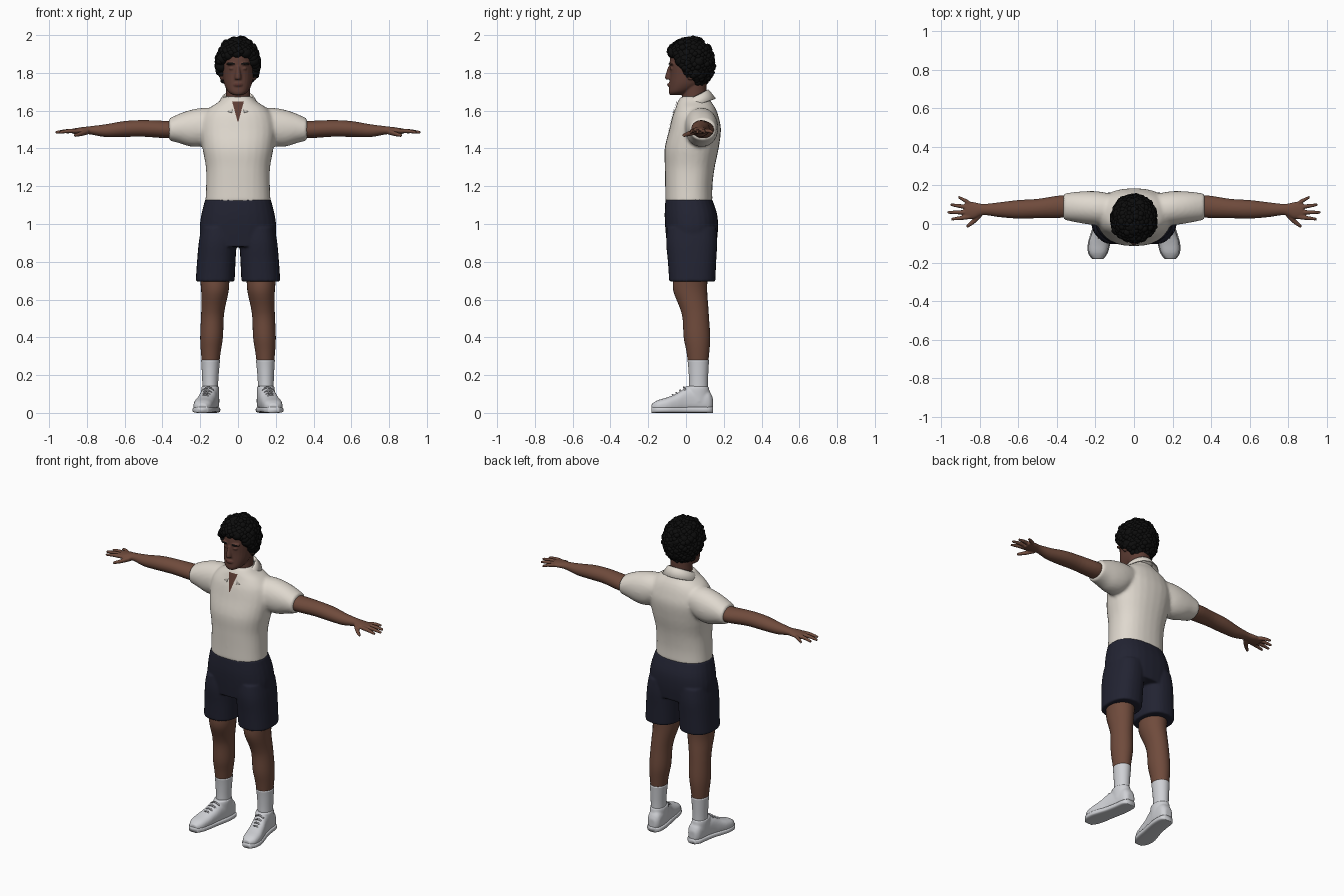
import bpy, bmesh, math, random
from mathutils import Vector, Matrix

if "Cube" in bpy.data.objects:
    bpy.data.objects.remove(bpy.data.objects["Cube"])
random.seed(4)


def material(name, r, g, b):
    m = bpy.data.materials.new(name)
    m.use_nodes = True
    m.diffuse_color = (r, g, b, 1)
    bsdf = m.node_tree.nodes["Principled BSDF"]
    bsdf.inputs["Base Color"].default_value = (r, g, b, 1)
    bsdf.inputs["Roughness"].default_value = 0.8
    return m


SKIN = material("brown skin", .16, .07, .045)
FACE = material("deep brown face", .11, .046, .034)
LIP = material("lip brown", .09, .03, .024)
HAIR = material("black hair", .004, .004, .004)
SHIRT = material("cream cotton", .74, .69, .62)
NAVY = material("navy cloth", .016, .017, .032)
WHITE = material("cool white", .62, .63, .66)
LACE = material("lace grey", .4, .4, .43)


def catmull(rings, steps):
    """Smoothly fill in between the given rings."""
    rings = [Vector(r) for r in rings]
    out = []
    for i in range(len(rings) - 1):
        a, b = rings[max(i - 1, 0)], rings[i]
        c, d = rings[i + 1], rings[min(i + 2, len(rings) - 1)]
        for k in range(steps):
            t = k / steps
            out.append(b + (c - a) * (t / 2)
                       + (a * 2 - b * 5 + c * 4 - d) * (t * t / 2)
                       + (b * 3 - a - c * 3 + d) * (t ** 3 / 2))
    return out + [rings[-1]]


def loft(bm, axis, rings, power=2, sides=(1,), n=28, steps=4):
    """Rings are (position on axis, two centres, two radii)."""
    for side in sides:
        rows = []
        for p, c1, c2, r1, r2 in catmull(rings, steps):
            row = []
            for k in range(n):
                a = math.tau * k / n
                u, v = math.cos(a), math.sin(a)
                u = c1 + r1 * math.copysign(abs(u) ** (2 / power), u)
                v = c2 + r2 * math.copysign(abs(v) ** (2 / power), v)
                x, y, z = {"x": (p, u, v), "y": (u, p, v), "z": (u, v, p)}[axis]
                row.append(bm.verts.new((x * side, y, z)))
            rows.append(row)
        for lo, hi in zip(rows, rows[1:]):
            for k in range(n):
                j = (k + 1) % n
                bm.faces.new((lo[k], lo[j], hi[j], hi[k]))
        bm.faces.new(rows[0])
        bm.faces.new(rows[-1])


def ball(bm, centre, size, detail=2):
    m = Matrix.Translation(centre) @ Matrix.Diagonal((*size, 1))
    bmesh.ops.create_icosphere(bm, subdivisions=detail, radius=1, matrix=m)


def finish(bm, name, mat, voxel=0, smooth=3):
    """Make the object; a voxel size blends its overlapping pieces."""
    bmesh.ops.recalc_face_normals(bm, faces=bm.faces)
    for f in bm.faces:
        f.smooth = True
    me = bpy.data.meshes.new(name)
    bm.to_mesh(me)
    bm.free()
    me.materials.append(mat)
    ob = bpy.data.objects.new(name, me)
    bpy.context.collection.objects.link(ob)
    if voxel:
        r = ob.modifiers.new("blend", "REMESH")
        r.mode, r.voxel_size, r.use_smooth_shade = "VOXEL", voxel, True
        s = ob.modifiers.new("soften", "SMOOTH")
        s.factor, s.iterations = .5, smooth
    return ob


def patch(name, target, mat, cx, low, high, w_low, w_high, lift=.003):
    """Thin plate laid on the front of another part."""
    bm = bmesh.new()
    bmesh.ops.create_grid(bm, x_segments=8, y_segments=12, size=.5)
    for v in bm.verts:
        t = v.co.y + .5
        v.co = (cx + v.co.x * (w_low + (w_high - w_low) * t), -.3, low + (high - low) * t)
    ob = finish(bm, name, mat)
    w = ob.modifiers.new("lay on", "SHRINKWRAP")
    w.target, w.wrap_method, w.offset = target, "PROJECT", lift
    w.use_project_y, w.use_positive_direction = True, True
    w.wrap_mode = "ABOVE_SURFACE"
    return ob


BOTH = (1, -1)

# Head with neck, nose, brow and ears
bm = bmesh.new()
loft(bm, "z", [(1.683, 0, -.055, .025, .03), (1.7, 0, -.035, .052, .056), (1.74, 0, 0, .073, .088),
               (1.79, 0, .02, .081, .105), (1.85, 0, .025, .083, .112), (1.9, 0, .027, .082, .107),
               (1.94, 0, .03, .065, .085), (1.965, 0, .03, .03, .04)], 2.2)
loft(bm, "z", [(1.56, 0, .045, .08, .07), (1.65, 0, .045, .066, .066), (1.76, 0, .045, .062, .062)])
loft(bm, "z", [(1.765, 0, -.085, .017, .022), (1.78, 0, -.088, .017, .023), (1.835, 0, -.08, .009, .014)])
ball(bm, (0, -.083, 1.737), (.026, .016, .013))
for s in BOTH:
    ball(bm, (s * .035, -.076, 1.848), (.03, .017, .008))
    ball(bm, (s * .032, -.072, 1.823), (.016, .014, .009))
    ball(bm, (s * .087, .025, 1.79), (.012, .02, .032))
head = finish(bm, "head", FACE, .0045, 3)
patch("lips", head, LIP, 0, 1.73, 1.744, .026, .04, .001)
for s, side in zip(BOTH, ("left", "right")):
    patch(side + "_eyebrow", head, HAIR, s * .036, 1.845, 1.853, .04, .034, .001)

# Curly hair: two layers of clumps, kept clear of the face
bm = bmesh.new()
for count, scale, radius in ((420, 1, .019), (260, .86, .032)):
    for i in range(count):
        h = 1 - 2 * (i + .5) / count
        a = i * math.pi * (3 - math.sqrt(5))
        q = math.sqrt(1 - h * h)
        grow = scale * random.uniform(.95, 1.04)
        x, y, z = math.cos(a) * q, math.sin(a) * q, h
        p = Vector((x * .106, .02 + y * .12, 1.85 + z * .13))
        if p.z > min(1.905, 1.88 - (p.y + .05) * 1.3):
            p = Vector((0, .02, 1.85)) + (p - Vector((0, .02, 1.85))) * grow
            r = radius * random.uniform(.75, 1.1)
            p.z = min(p.z, 2 - r)
            ball(bm, p, (r, r, r * .9))
finish(bm, "curly_hair", HAIR)

# Polo shirt body and sleeves
bm = bmesh.new()
loft(bm, "z", [(1.115, 0, .015, .173, .125), (1.2, 0, .015, .169, .125), (1.3, 0, .02, .17, .132),
               (1.4, 0, .03, .188, .143), (1.5, 0, .048, .2, .137), (1.57, 0, .05, .185, .122),
               (1.615, 0, .05, .15, .105), (1.645, 0, .045, .105, .09), (1.675, 0, .045, .074, .072)], 2.3)
loft(bm, "x", [(.08, .07, 1.54, .08, .07), (.18, .08, 1.515, .088, .1), (.25, .085, 1.507, .085, .097),
               (.31, .088, 1.506, .077, .078), (.365, .09, 1.5, .068, .058)], 2.1, BOTH)
shirt = finish(bm, "polo_shirt", SHIRT, .01, 4)

# Placket and open neck
patch("placket", shirt, SHIRT, 0, 1.49, 1.61, .032, .036, .004)
patch("open_neck", shirt, FACE, 0, 1.54, 1.645, .004, .06, .006)

# Folded collar, open at the front
bm = bmesh.new()
rows = []
for i in range(41):
    a = -math.pi / 2 + .3 + (math.tau - .6) * i / 40
    c, s = math.cos(a), math.sin(a)
    back = (1 + s) / 2
    rows.append([bm.verts.new((c * rx, .042 + s * ry, low + rise * back)) for rx, ry, low, rise in
                 ((.077, .072, 1.6, .07), (.074, .074, 1.637, .075),
                  (.084, .084, 1.635, .07), (.112, .116, 1.59, .075))])
for p, q in zip(rows, rows[1:]):
    for k in range(3):
        bm.faces.new((p[k], q[k], q[k + 1], p[k + 1]))
collar = finish(bm, "collar", SHIRT)
collar.modifiers.new("thickness", "SOLIDIFY").thickness = .006

# Arms, palms, fingers and thumbs
bm = bmesh.new()
loft(bm, "x", [(.3, .09, 1.5, .05, .045), (.38, .09, 1.5, .058, .046), (.5, .08, 1.506, .05, .044),
               (.6, .076, 1.503, .048, .042), (.7, .074, 1.494, .038, .034), (.78, .075, 1.496, .029, .022),
               (.83, .07, 1.494, .043, .018), (.875, .072, 1.491, .043, .014)], 2, BOTH)
for y0, x1, y1 in ((.037, .945, .025), (.061, .967, .06), (.085, .95, .1), (.107, .91, .14)):
    loft(bm, "x", [(.85, y0, 1.493, .012, .012), ((.85 + x1) / 2, (y0 + y1) / 2, 1.492, .011, .011),
                   (x1, y1, 1.485, .007, .007)], 2, BOTH, 12)
loft(bm, "x", [(.79, .055, 1.49, .018, .015), (.83, .015, 1.478, .016, .013),
               (.868, -.014, 1.468, .009, .008)], 2, BOTH, 12)
finish(bm, "arms_and_hands", SKIN, .0045, 2)

# Shorts
bm = bmesh.new()
loft(bm, "z", [(.88, 0, .03, .19, .13), (.97, 0, .03, .203, .139), (1.05, 0, .026, .194, .139),
               (1.13, 0, .015, .174, .124)], 2.4)
loft(bm, "z", [(.695, .121, .033, .103, .122), (.8, .115, .032, .102, .128), (.9, .108, .03, .1, .135),
               (.98, .1, .03, .095, .13)], 2.4, BOTH)
shorts = finish(bm, "shorts", NAVY, .007, 4)

# Legs
bm = bmesh.new()
loft(bm, "z", [(.74, .125, .025, .08, .09), (.65, .122, .022, .073, .09), (.56, .131, .042, .063, .076),
               (.5, .136, .052, .06, .07), (.4, .14, .058, .06, .07), (.32, .144, .063, .052, .06),
               (.2, .146, .065, .038, .045)], 2, BOTH)
finish(bm, "legs", SKIN)

# Socks
bm = bmesh.new()
loft(bm, "z", [(.08, .147, .065, .042, .052), (.16, .147, .066, .042, .05), (.23, .146, .066, .046, .053),
               (.28, .145, .065, .05, .057)], 2, BOTH)
finish(bm, "socks", WHITE)

# Trainers: upper, padded opening, sole and laces
upper = [(.142, .142, .05, .022, .03), (.12, .142, .06, .041, .057), (.06, .146, .068, .046, .068),
         (0, .157, .066, .047, .066), (-.05, .17, .051, .05, .051), (-.1, .181, .041, .053, .041),
         (-.15, .187, .034, .046, .033), (-.182, .188, .028, .024, .02)]
bm = bmesh.new()
loft(bm, "y", upper, 2.5, BOTH)
loft(bm, "z", [(.06, .147, .058, .046, .07), (.12, .147, .058, .048, .066), (.142, .147, .058, .045, .06)], 2, BOTH)
finish(bm, "trainers", WHITE, .006, 3)
bm = bmesh.new()
loft(bm, "y", [(y, x, .016, r + .005, .016) for y, x, z, r, h in upper], 4, BOTH)
finish(bm, "soles", WHITE)
bm = bmesh.new()
for y, x, top in ((-.005, .157, .136), (-.025, .163, .12), (-.045, .168, .107), (-.065, .173, .096)):
    loft(bm, "x", [(x - .03, y, top - .016, .005, .005), (x, y - .006, top, .005, .005),
                   (x + .03, y, top - .016, .005, .005)], 2, BOTH, 8)
finish(bm, "laces", LACE)
